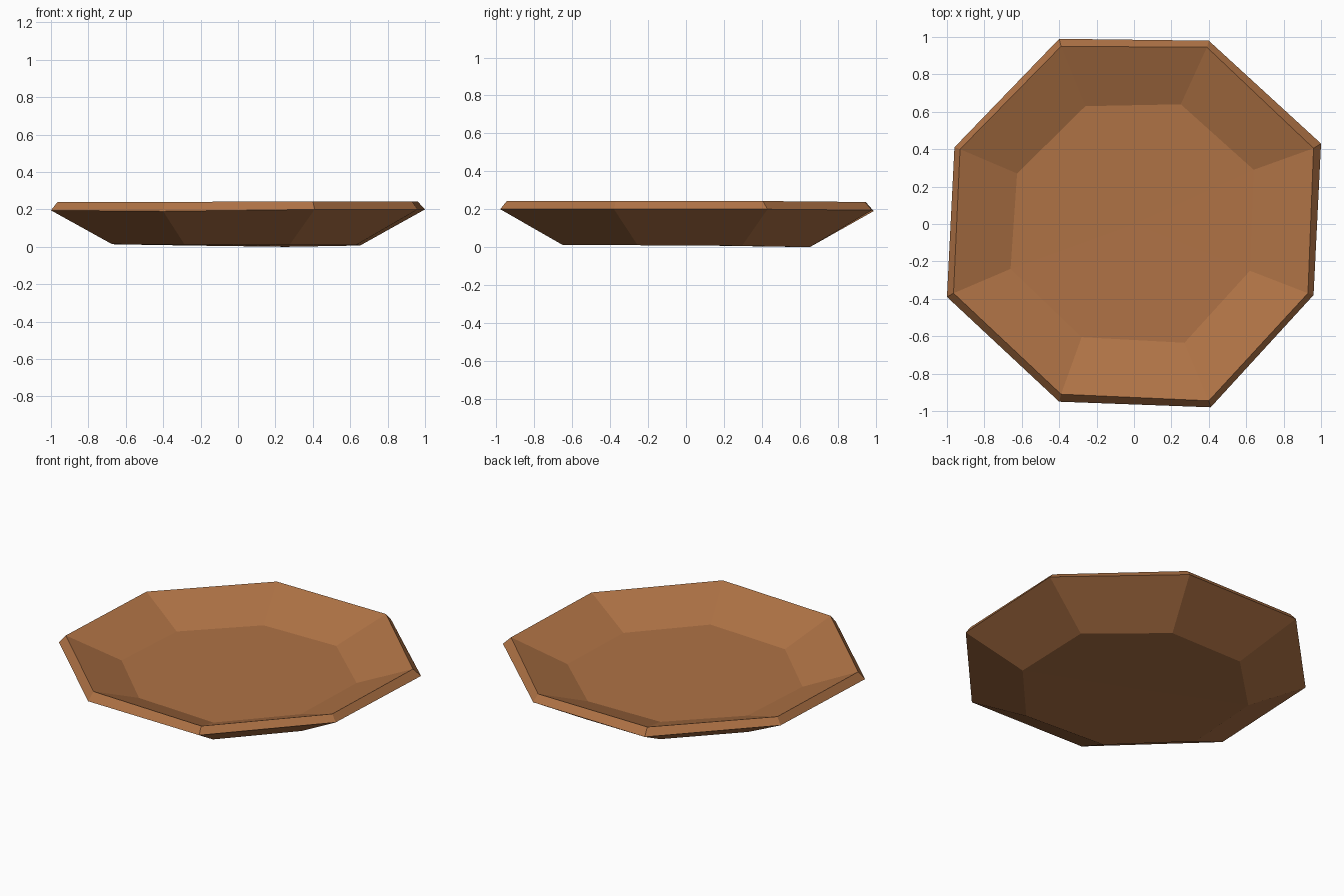
import bpy, bmesh

if "Cube" in bpy.data.objects:
    bpy.data.objects.remove(bpy.data.objects["Cube"])

# warm wood colour
mat = bpy.data.materials.new("warm_wood")
mat.diffuse_color = (0.43, 0.17, 0.06, 1)
mat.use_nodes = True
mat.node_tree.nodes["Principled BSDF"].inputs["Base Color"].default_value = mat.diffuse_color

# hand-cut, slightly uneven octagons (counter-clockwise from front right)
edge = [(0.41, -0.98), (0.96, -0.38), (1.0, 0.43), (0.40, 0.98),
        (-0.40, 0.99), (-0.96, 0.41), (-1.0, -0.39), (-0.40, -0.95)]
rim = [(0.40, -0.945), (0.93, -0.37), (0.96, 0.405), (0.39, 0.945),
       (-0.39, 0.95), (-0.93, 0.40), (-0.965, -0.37), (-0.39, -0.91)]
floor = [(0.27, -0.635), (0.62, -0.25), (0.64, 0.29), (0.25, 0.64),
         (-0.26, 0.63), (-0.625, 0.27), (-0.66, -0.24), (-0.28, -0.605)]
foot_z = [0.01, 0.01, 0.007, 0.0, 0.007, 0.013, 0.014, 0.012]
edge_z = [0.2, 0.2, 0.2, 0.195, 0.19, 0.193, 0.195, 0.19]

bm = bmesh.new()


def ring(points, heights, scale=1.0):
    return [bm.verts.new((x * scale, y * scale, z)) for (x, y), z in zip(points, heights)]


# underside, outer wall, rim bevel, inner wall, floor
rings = [ring(floor, foot_z, 1.02), ring(edge, edge_z),
         ring(rim, [0.243, 0.243, 0.243, 0.238, 0.236, 0.237, 0.24, 0.24]),
         ring(floor, [0.112] * 8)]
for a, b in zip(rings, rings[1:]):
    for i in range(8):
        j = (i + 1) % 8
        bm.faces.new((a[i], a[j], b[j], b[i]))

# fans closing the underside and the floor
for r, z in ((rings[0], 0.01), (rings[-1], 0.11)):
    c = bm.verts.new((0, 0, z))
    for i in range(8):
        bm.faces.new((r[i], r[(i + 1) % 8], c))
bmesh.ops.recalc_face_normals(bm, faces=bm.faces)

mesh = bpy.data.meshes.new("plate")
bm.to_mesh(mesh)
bm.free()
mesh.materials.append(mat)
bpy.context.collection.objects.link(bpy.data.objects.new("plate", mesh))
